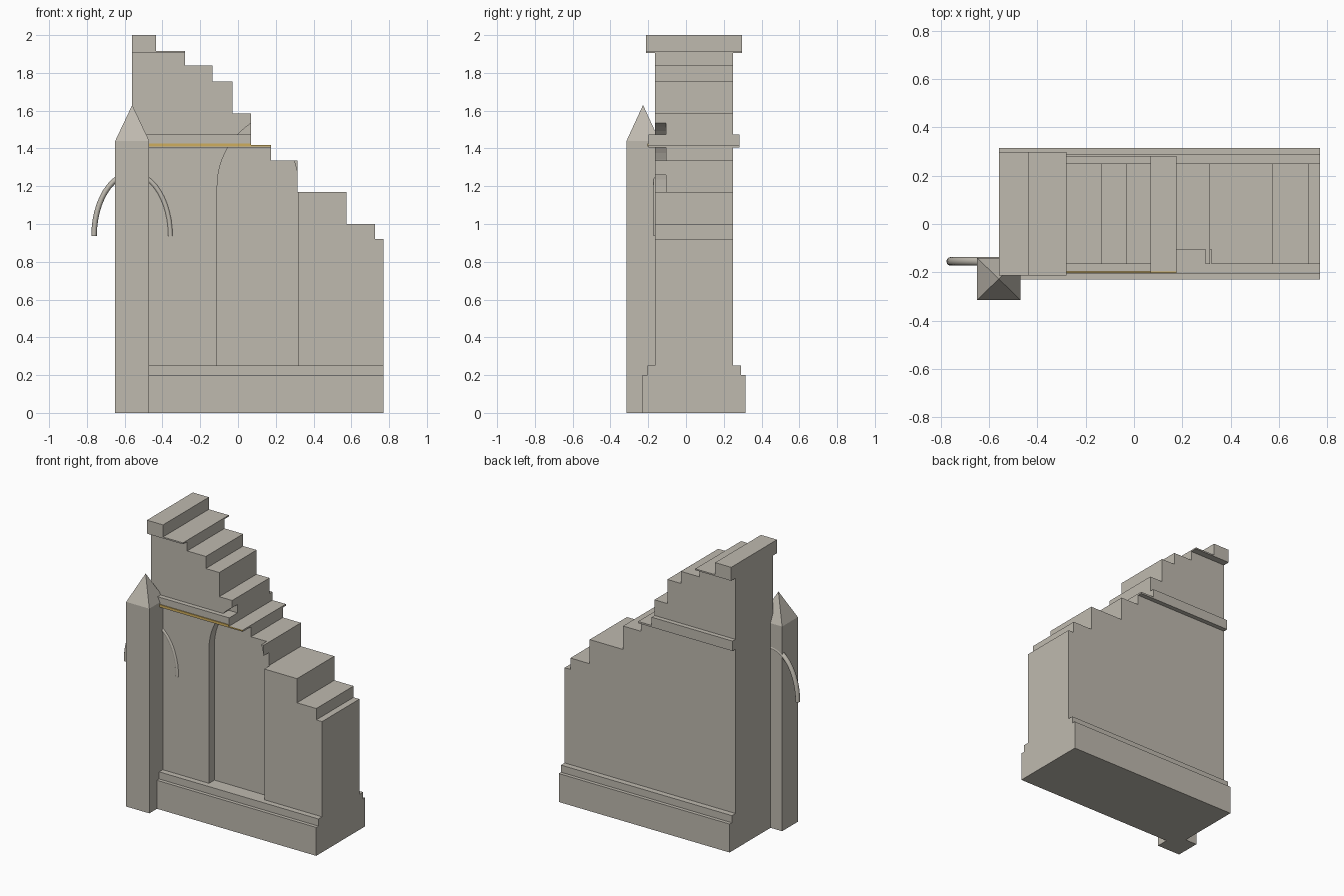
import bpy, bmesh, math

if "Cube" in bpy.data.objects:
    bpy.data.objects.remove(bpy.data.objects["Cube"])


def material(name, rgb):
    m = bpy.data.materials.new(name)
    m.diffuse_color = (*rgb, 1)
    m.use_nodes = True
    m.node_tree.nodes["Principled BSDF"].inputs["Base Color"].default_value = m.diffuse_color
    return m


STONE = material("pale stone", (0.52, 0.49, 0.43))
GOLD = material("gold", (0.62, 0.42, 0.11))

LEFT, MID = -0.56, 0.0425          # left end of the wall, middle of its thickness
# broken skyline: (right end of step, height of step)
STEPS = [(-0.435, 2.0), (-0.28, 1.915), (-0.135, 1.84), (-0.03, 1.755),
         (0.07, 1.585), (0.175, 1.417), (0.315, 1.335), (0.575, 1.17),
         (0.725, 1.0), (0.77, 0.92)]


def finish(name, bm, mat):
    bmesh.ops.recalc_face_normals(bm, faces=bm.faces)
    me = bpy.data.meshes.new(name)
    bm.to_mesh(me)
    bm.free()
    me.materials.append(mat)
    ob = bpy.data.objects.new(name, me)
    bpy.context.collection.objects.link(ob)
    return ob


def slab(name, outline, y0, y1, mat):
    """Extrude an x-z outline from y0 to y1."""
    bm = bmesh.new()
    face = bm.faces.new([bm.verts.new((x, y0, z)) for x, z in outline])
    ext = bmesh.ops.extrude_face_region(bm, geom=[face])["geom"]
    bmesh.ops.translate(bm, vec=(0, y1 - y0, 0),
                        verts=[v for v in ext if isinstance(v, bmesh.types.BMVert)])
    return finish(name, bm, mat)


def course(name, z0, z1, y0, y1, mat=STONE):
    """A horizontal layer of the wall, cut off by the broken skyline."""
    pts, x = [(LEFT, z0)], LEFT
    for right, h in STEPS:
        if h <= z0:
            break
        top = min(h, z1)
        if len(pts) > 1 and pts[-1][1] == top:
            pts[-1] = (right, top)
        else:
            pts += [(x, top), (right, top)]
        x = right
    pts.append((x, z0))
    return slab(name, pts, y0, y1, mat)


# main wall with its mouldings
wall = course("wall", 0, 2.0, MID - 0.2075, MID + 0.2075)
for name, z0, z1, half in [("plinth", 0, 0.2, 0.2725),
                           ("plinth_ledge", 0.2, 0.25, 0.2475),
                           ("string_course", 1.405, 1.475, 0.24),
                           ("top_cornice", 1.905, 2.0, 0.255)]:
    course(name, z0, z1, MID - half, MID + half)
course("gold_band", 1.411, 1.427, -0.203, -0.19, GOLD)

# pointed blind arch recessed into the front
jamb, axis, spring, radius = -0.11, 0.105, 1.2, 0.4
centre = jamb + radius
end = math.acos((centre - axis) / radius)
left_arc = [(centre - radius * math.cos(end * i / 12),
             spring + radius * math.sin(end * i / 12)) for i in range(13)]
right_arc = [(2 * axis - x, z) for x, z in left_arc[-2::-1]]
cutter = slab("niche_cutter",
              [(jamb, 0.22)] + left_arc + right_arc + [(2 * axis - jamb, 0.22)],
              -0.3, -0.105, STONE)
cutter.hide_render = True
cutter.display_type = 'WIRE'
cut = wall.modifiers.new("niche", 'BOOLEAN')
cut.operation, cut.solver, cut.object = 'DIFFERENCE', 'EXACT', cutter

# corner buttress with pyramid top
bm = bmesh.new()
rings = []
for z in (0, 1.44):
    rings.append([bm.verts.new((x, y, z)) for x, y in
                  [(-0.65, -0.315), (-0.47, -0.315), (-0.47, -0.14), (-0.65, -0.14)]])
tip = bm.verts.new((-0.56, -0.2275, 1.63))
bm.faces.new(rings[0])
for i in range(4):
    j = (i + 1) % 4
    bm.faces.new((rings[0][i], rings[0][j], rings[1][j], rings[1][i]))
    bm.faces.new((rings[1][i], rings[1][j], tip))
finish("buttress", bm, STONE)

# slender arched rib behind the buttress
bm = bmesh.new()
N, SIDES, A, B, R = 24, 12, 0.202, 0.33, 0.0145
loops = []
for i in range(N + 1):
    t = math.pi * i / N
    nx, nz = math.cos(t) / A, math.sin(t) / B
    length = math.hypot(nx, nz)
    nx, nz = nx / length, nz / length
    loop = []
    for k in range(SIDES):
        a = 2 * math.pi * k / SIDES
        r = R * math.cos(a)
        loop.append(bm.verts.new((-0.56 + A * math.cos(t) + r * nx,
                                  -0.155 + R * math.sin(a) * 1.2,
                                  0.937 + B * math.sin(t) + r * nz)))
    loops.append(loop)
for a, b in zip(loops, loops[1:]):
    for k in range(SIDES):
        n = (k + 1) % SIDES
        bm.faces.new((a[k], a[n], b[n], b[k]))
bm.faces.new(loops[0])
bm.faces.new(loops[-1])
rib = finish("arched_rib", bm, STONE)
bpy.context.view_layer.objects.active = rib
rib.select_set(True)
bpy.ops.object.shade_smooth_by_angle(angle=math.radians(40))
